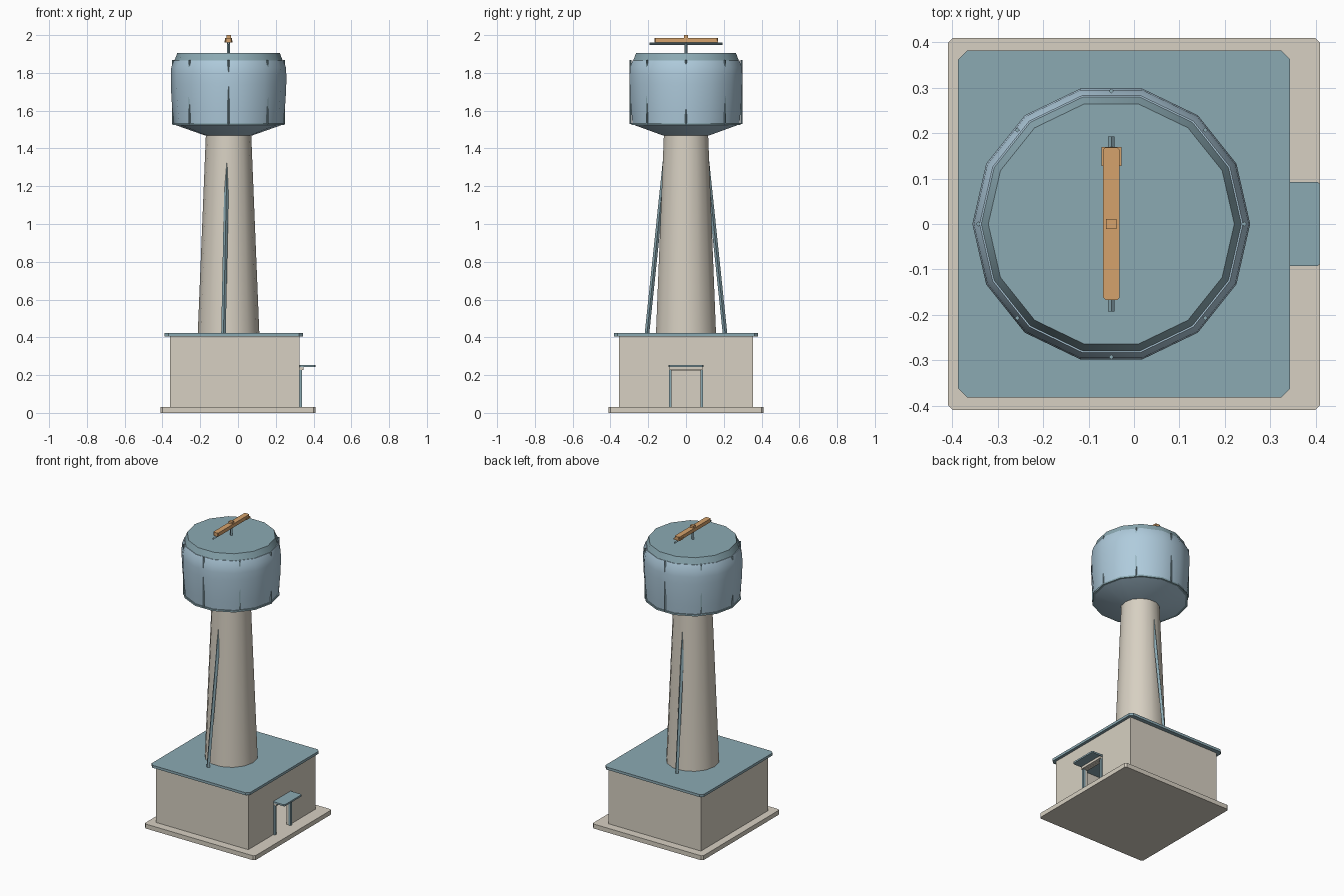
import bpy, bmesh, math
from mathutils import Vector

cube = bpy.data.objects.get("Cube")
if cube:
    bpy.data.objects.remove(cube, do_unlink=True)


def material(name, rgb):
    mat = bpy.data.materials.new(name)
    mat.use_nodes = True
    mat.diffuse_color = (*rgb, 1)
    mat.node_tree.nodes["Principled BSDF"].inputs["Base Color"].default_value = (*rgb, 1)
    return mat


BEIGE = material("beige_concrete", (0.68, 0.63, 0.54))
TEAL = material("grey_teal", (0.26, 0.40, 0.45))
BLUE = material("pale_blue", (0.43, 0.60, 0.72))
ORANGE = material("warm_orange", (0.66, 0.36, 0.15))

AXIS_X = -0.05   # tower centre line
SIDES = 14


def finish(name, bm, mat, smooth=False):
    bmesh.ops.recalc_face_normals(bm, faces=bm.faces)
    mesh = bpy.data.meshes.new(name)
    bm.to_mesh(mesh)
    bm.free()
    mesh.materials.append(mat)
    obj = bpy.data.objects.new(name, mesh)
    bpy.context.collection.objects.link(obj)
    if smooth:
        bpy.ops.object.select_all(action='DESELECT')
        obj.select_set(True)
        bpy.context.view_layer.objects.active = obj
        bpy.ops.object.shade_smooth_by_angle(angle=math.radians(35))
    return obj


def box(name, x, y, z, mat, chamfer=0):
    """Box from (min, max) ranges, with optional chamfered upright edges."""
    bm = bmesh.new()
    bmesh.ops.create_cube(bm, size=1)
    for v in bm.verts:
        v.co = [r[0] if c < 0 else r[1] for c, r in zip(v.co, (x, y, z))]
    if chamfer:
        upright = [e for e in bm.edges
                   if abs(e.verts[0].co.z - e.verts[1].co.z) > 1e-4]
        bmesh.ops.bevel(bm, geom=upright, offset=chamfer, segments=1,
                        affect='EDGES')
    return finish(name, bm, mat)


def lathe(name, profile, mat):
    """Turn (radius, height) points around the tower axis, capped at both ends."""
    bm = bmesh.new()
    rings = []
    for r, z in profile:
        angles = [2 * math.pi * i / SIDES for i in range(SIDES)]
        rings.append([bm.verts.new((AXIS_X + r * math.cos(a), r * math.sin(a), z))
                      for a in angles])
    for low, high in zip(rings, rings[1:]):
        for i in range(SIDES):
            j = (i + 1) % SIDES
            bm.faces.new((low[i], low[j], high[j], high[i]))
    bm.faces.new(rings[0])
    bm.faces.new(rings[-1])
    return finish(name, bm, mat, smooth=True)


def rod(name, start, end, radius, mat):
    """Four-sided bar between two points."""
    start, end = Vector(start), Vector(end)
    bm = bmesh.new()
    bmesh.ops.create_cone(bm, cap_ends=True, segments=4, radius1=radius,
                          radius2=radius, depth=(end - start).length)
    turn = Vector((0, 0, 1)).rotation_difference(end - start)
    for v in bm.verts:
        v.co = turn @ v.co + (start + end) / 2
    return finish(name, bm, mat)


def cut(obj, cutter):
    mod = obj.modifiers.new("cut", 'BOOLEAN')
    mod.operation = 'DIFFERENCE'
    mod.solver = 'EXACT'
    mod.object = cutter
    bpy.context.view_layer.objects.active = obj
    bpy.ops.object.modifier_apply(modifier=mod.name)
    bpy.data.objects.remove(cutter, do_unlink=True)


# Ground slab, hollow building and flat roof
box("ground_slab", (-0.41, 0.41), (-0.41, 0.41), (0, 0.03), BEIGE, 0.011)
building = box("building_walls", (-0.36, 0.325), (-0.355, 0.355), (0.03, 0.406), BEIGE)
cut(building, box("room_cutter", (-0.34, 0.305), (-0.335, 0.335), (0.0, 0.45), BEIGE))
cut(building, box("door_cutter", (0.28, 0.36), (-0.078, 0.078), (0.0, 0.225), BEIGE))
box("building_roof", (-0.388, 0.344), (-0.382, 0.382), (0.405, 0.422), TEAL, 0.02)

# Doorway frame and canopy
for side, s in (("right", -1), ("left", 1)):
    y = sorted((s * 0.076, s * 0.09))
    box(f"door_post_{side}", (0.322, 0.338), y, (0.03, 0.228), TEAL)
box("door_lintel", (0.322, 0.346), (-0.088, 0.088), (0.226, 0.243), BEIGE)
box("door_canopy", (0.322, 0.41), (-0.093, 0.093), (0.242, 0.253), TEAL, 0.006)

# Tapered shaft and its two leaning struts
lathe("tower_shaft", [(0.163, 0.42), (0.12, 1.475)], BEIGE)
for side, s in (("front", -1), ("back", 1)):
    rod(f"strut_{side}", (AXIS_X - 0.027, s * 0.207, 0.415),
        (AXIS_X - 0.008, s * 0.108, 1.36), 0.012, TEAL)

# Water tank: funnel underside, rim band, bulging wall and lid
lathe("tank_funnel", [(0.123, 1.468), (0.29, 1.527)], BLUE)
lathe("tank_rim_band", [(0.297, 1.524), (0.297, 1.535)], TEAL)
lathe("tank_wall", [(0.29, 1.53), (0.296, 1.59), (0.302, 1.66), (0.3055, 1.74),
                    (0.306, 1.79), (0.303, 1.83), (0.29, 1.866)], BLUE)
lathe("tank_lid", [(0.288, 1.862), (0.271, 1.906)], TEAL)

# Upright ribs around the tank
for i in range(8):
    a = i * math.pi / 4
    x, y = AXIS_X + 0.2928 * math.cos(a), 0.2928 * math.sin(a)
    rod(f"tank_rib_{i + 1}", (x, y, 1.53), (x, y, 1.868), 0.0055, TEAL)

# Rooftop pointer: mast, crossbar, beam, hub and tail plate
rod("pointer_mast", (AXIS_X, 0, 1.9), (AXIS_X, 0, 1.975), 0.008, TEAL)
rod("pointer_crossbar", (AXIS_X, -0.193, 1.955), (AXIS_X, 0.193, 1.955), 0.007, TEAL)
box("pointer_beam", (AXIS_X - 0.018, AXIS_X + 0.018), (-0.167, 0.169),
    (1.962, 1.986), ORANGE, 0.005)
box("pointer_hub", (AXIS_X - 0.012, AXIS_X + 0.012), (-0.011, 0.011),
    (1.98, 2.0), ORANGE)
box("pointer_tail_plate", (AXIS_X - 0.022, AXIS_X + 0.022), (0.128, 0.17),
    (1.962, 1.972), ORANGE)
